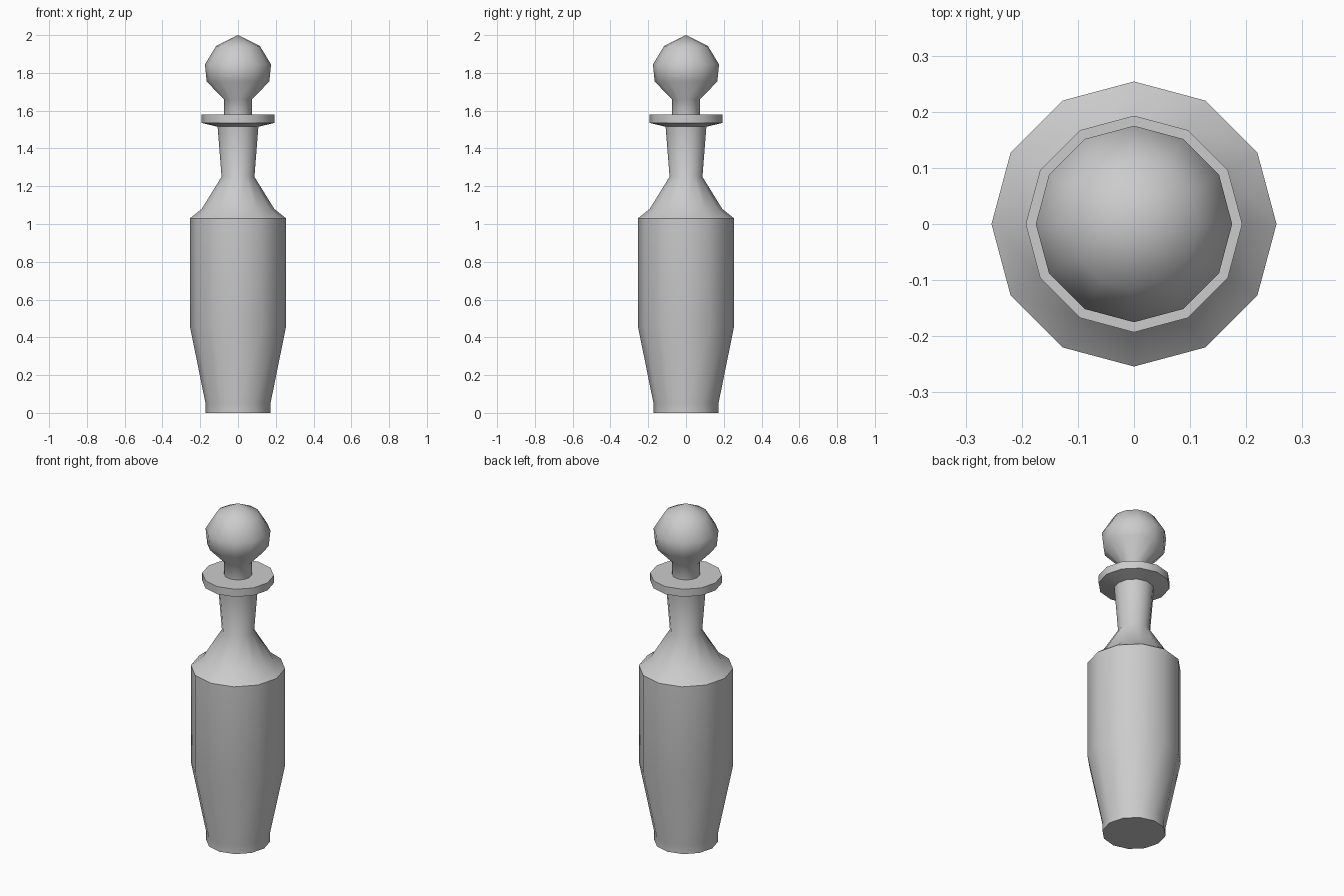
import bpy, bmesh
from math import radians, pi, cos, sin

if "Cube" in bpy.data.objects:
    bpy.data.objects.remove(bpy.data.objects["Cube"])

SIDES = 12


def lathe(name, profile):
    """Revolve (radius, z) points into a closed 12-sided solid."""
    bm = bmesh.new()
    rings = []
    for r, z in profile:
        if r == 0:
            rings.append([bm.verts.new((0, 0, z))] * SIDES)
        else:
            rings.append([bm.verts.new((r * cos(2 * pi * i / SIDES),
                                        r * sin(2 * pi * i / SIDES), z))
                          for i in range(SIDES)])
    for low, high in zip(rings, rings[1:]):
        for i in range(SIDES):
            j = (i + 1) % SIDES
            bm.faces.new(dict.fromkeys((low[i], low[j], high[j], high[i])))
    # flat caps where the profile does not reach the axis
    if profile[0][0] > 0:
        bm.faces.new(rings[0][::-1])
    if profile[-1][0] > 0:
        bm.faces.new(rings[-1])
    bmesh.ops.recalc_face_normals(bm, faces=bm.faces)
    mesh = bpy.data.meshes.new(name)
    bm.to_mesh(mesh)
    bm.free()
    obj = bpy.data.objects.new(name, mesh)
    bpy.context.collection.objects.link(obj)
    bpy.ops.object.select_all(action='DESELECT')
    obj.select_set(True)
    bpy.context.view_layer.objects.active = obj
    bpy.ops.object.shade_smooth_by_angle(angle=radians(48))
    return obj


# Bottle: foot, tapered body, shoulder, neck and flat lip
lathe("bottle", [(0.172, 0), (0.172, 0.05), (0.254, 0.455), (0.254, 1.03),
                 (0.192, 1.08), (0.087, 1.25), (0.108, 1.515),
                 (0.193, 1.535), (0.193, 1.58)])

# Stopper: stem set into the lip, with a faceted ball on top
lathe("stopper", [(0.075, 1.56), (0.075, 1.66), (0.166, 1.755),
                  (0.175, 1.845), (0.116, 1.942), (0, 2.0)])
